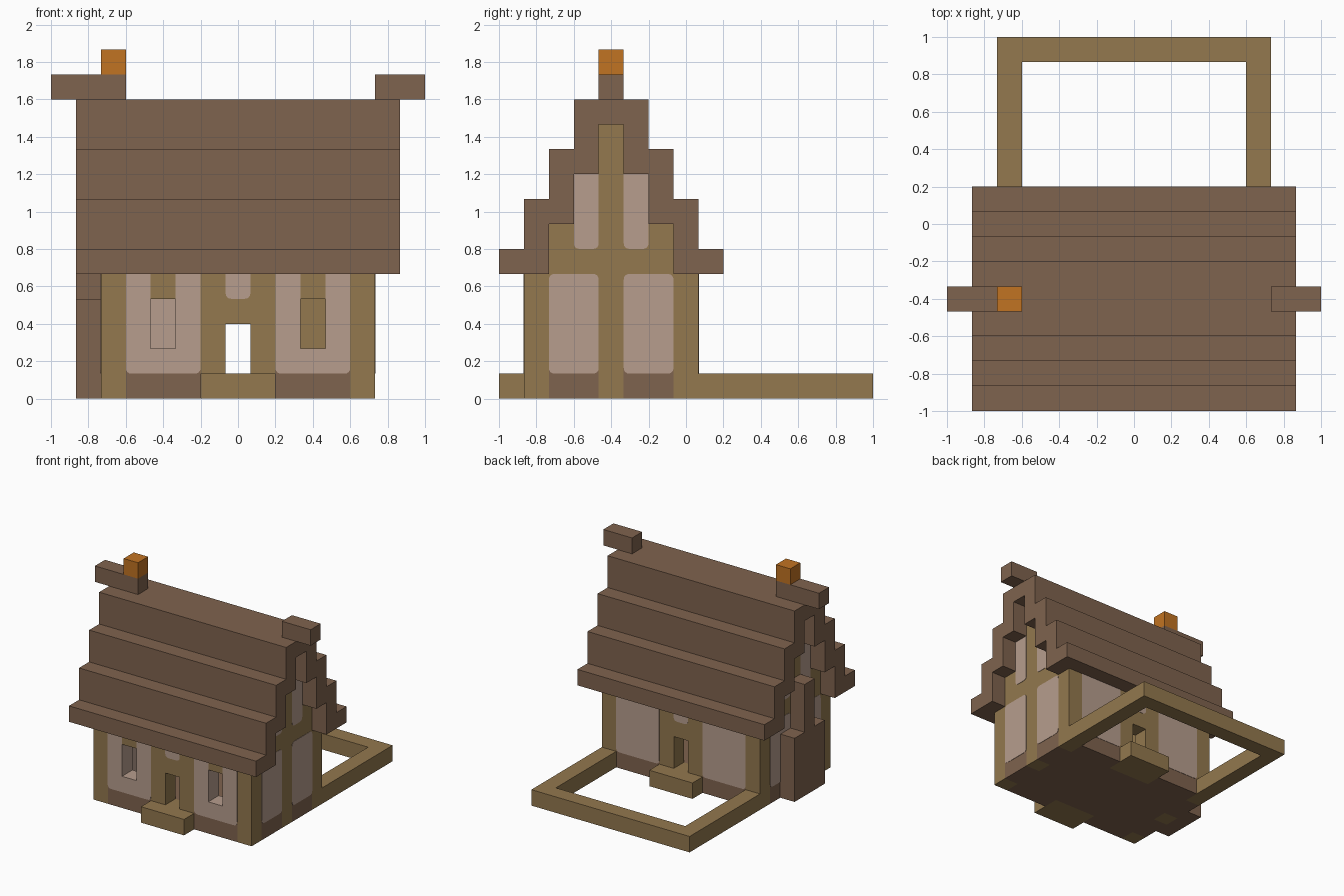
import bpy, bmesh
from mathutils import Vector

U = 2 / 15          # size of one building block
PROUD = 0.02        # plaster stands this far out of the timber (in blocks)

cube = bpy.data.objects.get("Cube")
if cube:
    bpy.data.objects.remove(cube, do_unlink=True)


def material(name, rgb):
    lin = [((c / 255 + 0.055) / 1.055) ** 2.4 for c in rgb] + [1]
    m = bpy.data.materials.new(name)
    m.use_nodes = True
    m.diffuse_color = lin
    m.node_tree.nodes["Principled BSDF"].inputs["Base Color"].default_value = lin
    return m


TIMBER = material("tan timber", (147, 120, 78))
PLASTER = material("pink plaster", (183, 157, 141))
BROWN = material("brown wood", (127, 99, 78))
ORANGE = material("orange pot", (193, 115, 34))


def prism(name, pts, axis, a, b, mat, rounded=(), r=0.25):
    """Extrude a block-grid outline from a to b along an axis, rounding chosen corners."""
    outline = []
    n = len(pts)
    for i, p in enumerate(pts):
        p = Vector(p)
        if i not in rounded:
            outline.append(p)
            continue
        p0 = p + (Vector(pts[i - 1]) - p).normalized() * r
        p1 = p + (Vector(pts[(i + 1) % n]) - p).normalized() * r
        for s in range(5):
            t = s / 4
            outline.append(p0 * (1 - t) ** 2 + p * 2 * t * (1 - t) + p1 * t * t)
    bm = bmesh.new()
    rings = []
    for d in (a, b):
        ring = []
        for p in outline:
            co = [p[0], p[1]]
            co.insert("xyz".index(axis), d)
            ring.append(bm.verts.new(((co[0] - 7.5) * U, (co[1] - 7.5) * U, co[2] * U)))
        bm.faces.new(ring)
        rings.append(ring)
    m = len(outline)
    for i in range(m):
        k = (i + 1) % m
        bm.faces.new((rings[0][i], rings[0][k], rings[1][k], rings[1][i]))
    bmesh.ops.recalc_face_normals(bm, faces=bm.faces)
    me = bpy.data.meshes.new(name)
    bm.to_mesh(me)
    bm.free()
    me.materials.append(mat)
    ob = bpy.data.objects.new(name, me)
    bpy.context.collection.objects.link(ob)
    return ob


def rect(a0, a1, b0, b1):
    return [(a0, b0), (a1, b0), (a1, b1), (a0, b1)]


def block(name, x0, x1, y0, y1, z0, z1, mat):
    return prism(name, rect(x0, x1, y0, y1), "z", z0, z1, mat)


def plaster(name, pts, axis, a, rounded):
    prism(name, pts, axis, a - PROUD, a + 1 + PROUD, PLASTER, rounded)


# Floor and corner posts
block("floor", 3, 12, 2, 7, 0, 1, BROWN)
for x in (2, 12):
    for y in (1, 7):
        block("corner_post", x, x + 1, y, y + 1, 0, 5, TIMBER)

# Front and back walls with doorway and step
for side, y, step in (("front", 1, 0), ("back", 7, 8)):
    block(side + "_door_sill", 6, 9, y, y + 1, 0, 1, TIMBER)
    block(side + "_door_lintel", 7, 8, y, y + 1, 3, 4.25, TIMBER)
    plaster(side + "_door_plaster", rect(7, 8, 4, 5), "y", y, (0, 1))
    block(side + "_step", 6, 9, step, step + 1, 0, 1, TIMBER)
    for x in (6, 8):
        block(side + "_door_post", x, x + 1, y, y + 1, 1, 5, TIMBER)
    for x in (3, 9):
        block(side + "_skirt", x, x + 3, y, y + 1, 0, 1.25, BROWN)
        if side == "front":
            # Plaster wraps around the window opening
            panel = [(x, 1), (x + 3, 1), (x + 3, 5), (x + 2, 5),
                     (x + 2, 2), (x + 1, 2), (x + 1, 5), (x, 5)]
            block("window_lintel", x + 1, x + 2, y, y + 1, 4, 5, TIMBER)
        else:
            panel = rect(x, x + 3, 1, 5)
        plaster(side + "_panel", panel, "y", y, (0, 1))

# Gable walls
for x in (2, 12):
    block("gable_post", x, x + 1, 4, 5, 0, 11, TIMBER)
    block("gable_beam", x, x + 1, 2, 7, 4.75, 6.25, TIMBER)
    for low, cheek, high in ((2, 2, 3), (5, 6, 5)):
        block("gable_skirt", x, x + 1, low, low + 2, 0, 1.25, BROWN)
        plaster("gable_panel", rect(low, low + 2, 1, 5), "x", x, (0, 1, 2, 3))
        block("gable_cheek", x, x + 1, cheek, cheek + 1, 6, 7, TIMBER)
        plaster("gable_upper_panel", rect(high, high + 1, 6, 9), "x", x, (0, 1))

# Stepped roof shell: front half outline, mirrored about the ridge
outer = [(0, 5), (0, 6), (1, 6), (1, 8), (2, 8), (2, 10), (3, 10), (3, 12)]
inner = [(4, 11), (4, 9), (3, 9), (3, 7), (2, 7), (2, 5)]


def mirror(pts):
    return [(9 - y, z) for y, z in reversed(pts)]


prism("roof", outer + mirror(outer) + mirror(inner) + inner, "x", 1, 14, BROWN)

# Ridge ends and chimney
block("ridge_end_right", 0, 3, 4, 5, 12, 13, BROWN)
block("ridge_end_left", 13, 15, 4, 5, 12, 13, BROWN)
block("chimney_pot", 2, 3, 4, 5, 13, 14, ORANGE)
block("chimney_base", 1, 2, 3, 6, 0, 4, BROWN)
block("chimney_stack", 1, 2, 4, 5, 4, 7, BROWN)

# Cupboard inside, seen through the window
block("cupboard", 10, 11, 6, 7, 1, 4, TIMBER)

# Garden border behind the house
for x in (2, 12):
    block("border_side", x, x + 1, 8, 14, 0, 1, TIMBER)
block("border_back", 2, 13, 14, 15, 0, 1, TIMBER)
